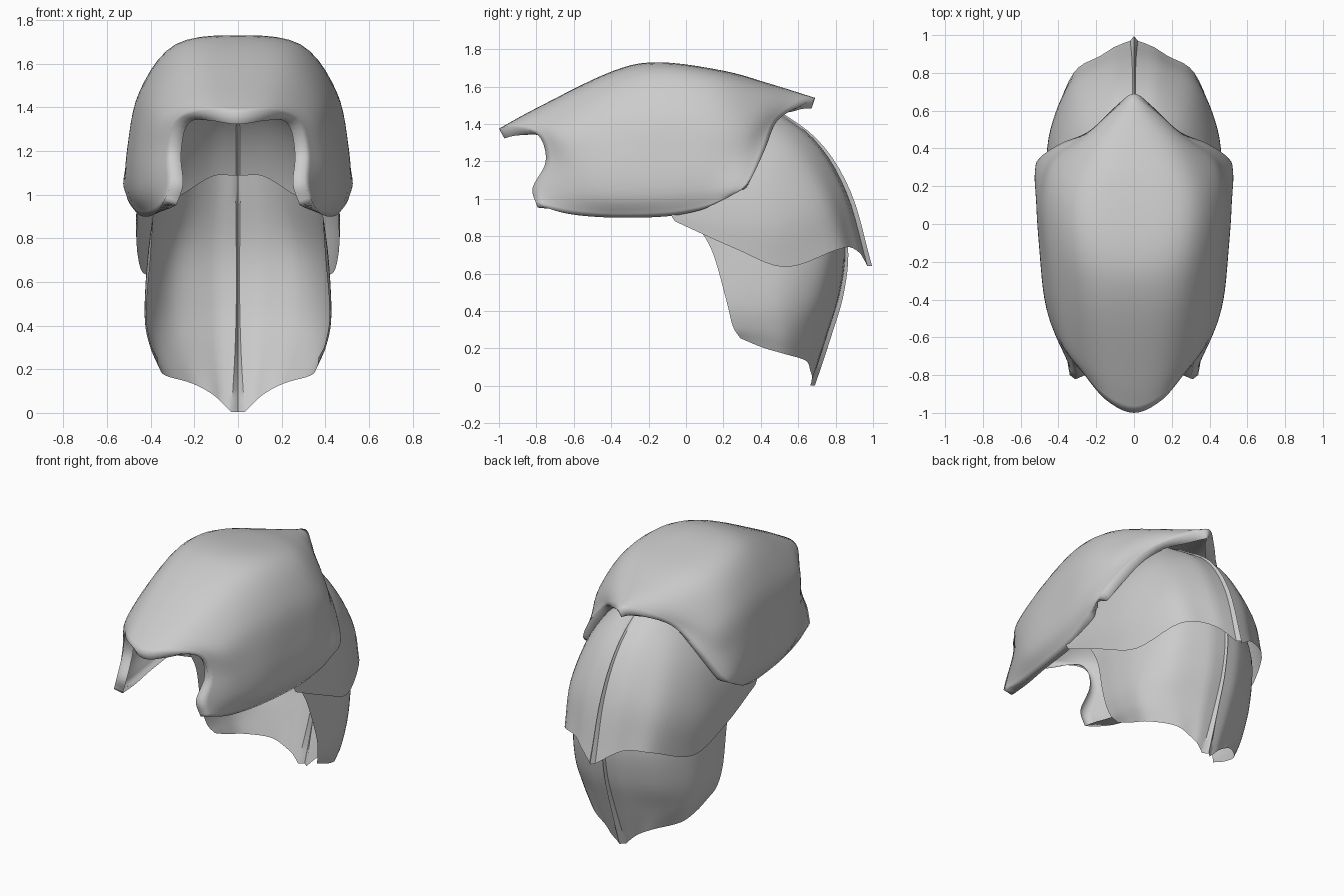
import bpy, math
from mathutils import Vector


def spline(pts, sub, mirrored=False):
    """Smooth curve through the points; mirrored makes it level across x = 0."""
    pts = [Vector(p) for p in pts]
    if mirrored:
        first = Vector((-pts[1].x, pts[1].y, pts[1].z))
    else:
        first = 2 * pts[0] - pts[1]
    g = [first] + pts + [2 * pts[-1] - pts[-2]]
    out = []
    for i in range(1, len(g) - 2):
        a, b, c, d = g[i - 1:i + 3]
        for k in range(sub):
            t = k / sub
            out.append(0.5 * (2 * b + (c - a) * t + (2 * a - 5 * b + 4 * c - d) * t * t
                              + (3 * b - a - 3 * c + d) * t ** 3))
    return out + [pts[-1]]


def shell(name, ribs, ref, rim=0.0, keel=0.0, angle=40, sub=5):
    """Loft a half shell through ribs, mirror it, add a turned-in rim or a back keel."""
    rows = [spline(r, sub, keel == 0) for r in ribs]
    cols = [spline(c, sub) for c in zip(*rows)]
    if keel:
        # centre edge stands out as a narrow keel that grows toward the bottom
        crest = [Vector((0, p.y, p.z)) for p in cols[0]]
        for k, w in enumerate((1, 0.6, 0.3)):
            for i, p in enumerate(cols[k]):
                p.y -= keel * w * min(1, 0.4 + i / len(crest))
        cols.insert(0, crest)
    n = len(cols[0])
    verts = [p for c in cols for p in c]
    faces = [(i * n + j, i * n + j + 1, (i + 1) * n + j + 1, (i + 1) * n + j)
             for i in range(len(cols) - 1) for j in range(n - 1)]
    me = bpy.data.meshes.new(name)
    me.from_pydata(verts, [], faces)
    me.update()
    if sum(f.normal.dot(f.center - Vector(ref)) * f.area for f in me.polygons) < 0:
        me.flip_normals()
    ob = bpy.data.objects.new(name, me)
    bpy.context.collection.objects.link(ob)
    ob.modifiers.new("mirror", 'MIRROR').merge_threshold = 0.0005
    if rim:
        s = ob.modifiers.new("rim", 'SOLIDIFY')
        s.thickness = rim
        s.offset = -1
        s.use_rim_only = True
    bpy.ops.object.select_all(action='DESELECT')
    ob.select_set(True)
    bpy.context.view_layer.objects.active = ob
    bpy.ops.object.convert(target='MESH')
    bpy.ops.object.shade_smooth_by_angle(angle=math.radians(angle))
    return ob


# Top dome: ribs run from the ridge down to the lower rim, front to back
shell("helmet_dome", [
    [(0, -1, 1.375), (.15, -.93, 1.385), (.27, -.79, 1.34), (.31, -.75, 1.2), (.305, -.82, 1.06), (.34, -.80, .97)],
    [(0, -.8, 1.485), (.19, -.75, 1.475), (.35, -.66, 1.37), (.405, -.6, 1.2), (.41, -.6, 1.04), (.37, -.63, .92)],
    [(0, -.4, 1.68), (.235, -.4, 1.64), (.395, -.4, 1.46), (.46, -.4, 1.23), (.47, -.4, 1.02), (.41, -.4, .90)],
    [(0, -.15, 1.73), (.28, -.13, 1.69), (.44, -.12, 1.48), (.49, -.12, 1.23), (.50, -.12, 1.03), (.45, -.12, .905)],
    [(0, .2, 1.685), (.29, .16, 1.655), (.45, .14, 1.46), (.505, .11, 1.23), (.515, .08, 1.05), (.48, .06, .935)],
    [(0, .45, 1.615), (.22, .41, 1.575), (.405, .34, 1.40), (.475, .29, 1.23), (.525, .24, 1.07), (.505, .16, .975)],
    [(0, .69, 1.54), (.10, .62, 1.50), (.24, .49, 1.42), (.40, .42, 1.26), (.515, .33, 1.08), (.51, .23, 1.01)],
], (0, -.1, 1.1), rim=0.06, angle=100)

# Middle neck plate: ribs run from the back keel round to the front edge
shell("middle_neck_plate", [
    [(.008, .42, 1.52), (.13, .39, 1.50), (.23, .33, 1.43), (.33, .22, 1.32), (.39, .08, 1.18), (.43, -.06, 1.05)],
    [(.008, .70, 1.32), (.15, .65, 1.31), (.29, .56, 1.26), (.395, .42, 1.15), (.445, .20, 1.05), (.455, -.07, .98)],
    [(.01, .88, 1.04), (.18, .81, 1.04), (.335, .715, .99), (.44, .50, .89), (.467, .24, .88), (.46, -.08, .92)],
    [(.02, .995, .64), (.17, .895, .735), (.32, .80, .725), (.425, .53, .635), (.462, .25, .74), (.46, -.06, .88)],
], (0, .1, .9), keel=0.025)

# Lower neck plate
shell("lower_neck_plate", [
    [(.012, .79, 1.09), (.12, .755, 1.085), (.26, .66, 1.0), (.355, .48, .95), (.39, .26, .90), (.39, .05, .87)],
    [(.008, .865, .76), (.15, .82, .76), (.30, .73, .74), (.395, .54, .72), (.415, .32, .71), (.40, .14, .72)],
    [(.008, .845, .50), (.15, .795, .50), (.31, .70, .48), (.41, .53, .46), (.428, .36, .45), (.42, .215, .46)],
    [(.015, .775, .26), (.14, .73, .29), (.28, .65, .29), (.38, .53, .29), (.405, .39, .31), (.40, .25, .32)],
    [(.03, .69, .003), (.11, .665, .08), (.21, .64, .135), (.33, .53, .17), (.36, .41, .205), (.37, .29, .255)],
], (0, .2, .6), keel=0.025)
